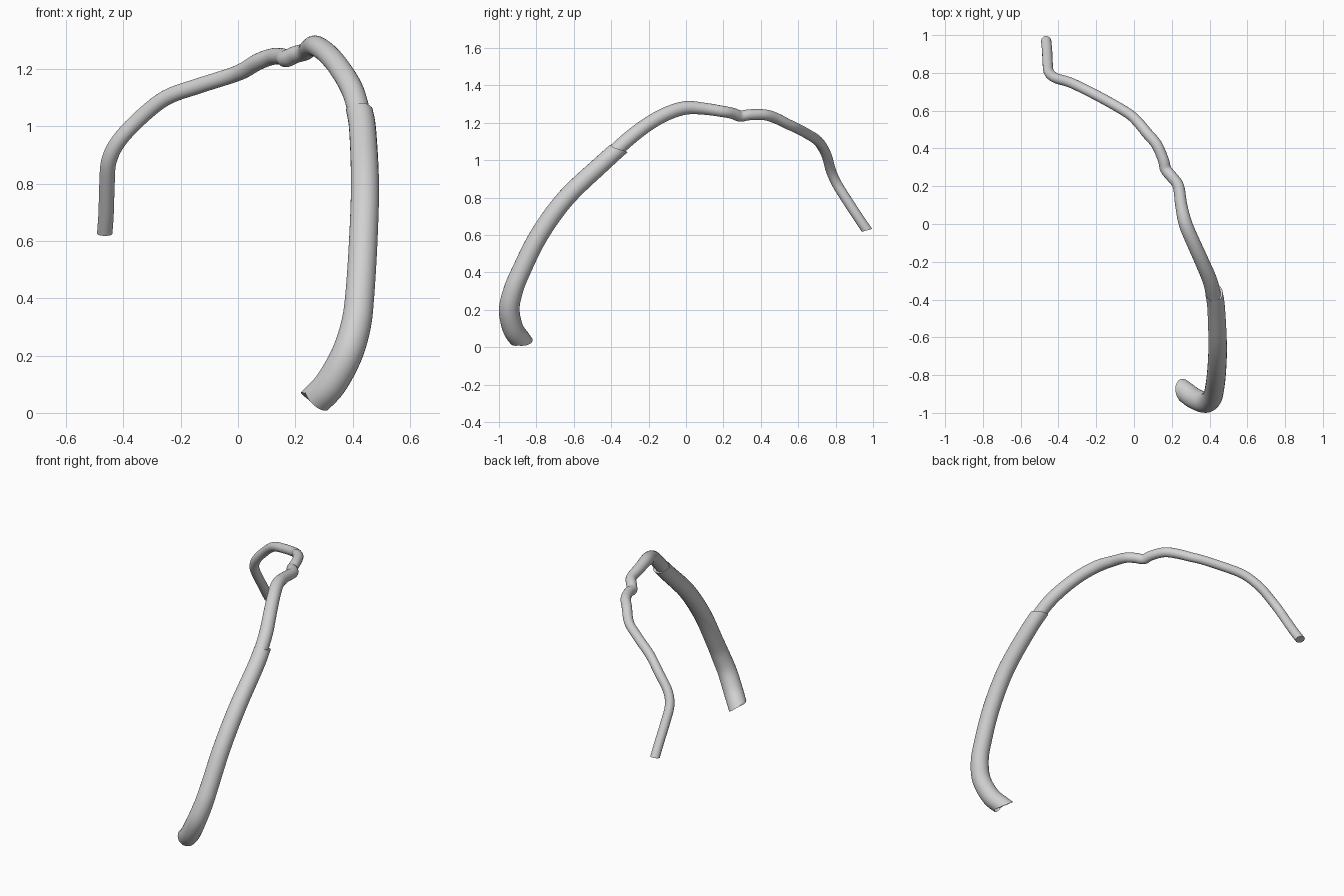
import bpy, bmesh, math
from mathutils import Vector, Matrix

cube = bpy.data.objects.get("Cube")
if cube:
    bpy.data.objects.remove(cube)

SIDES, STEPS = 24, 5

grey = bpy.data.materials.new("light grey")
grey.use_nodes = True
colour = (0.64, 0.64, 0.64, 1)
grey.diffuse_color = colour
grey.node_tree.nodes["Principled BSDF"].inputs["Base Color"].default_value = colour


def smooth_path(points):
    """Catmull-Rom path through (x, y, z, radius) points."""
    p = [Vector(q) for q in points]
    p = [2 * p[0] - p[1]] + p + [2 * p[-1] - p[-2]]
    out = []
    for a, b, c, d in zip(p, p[1:], p[2:], p[3:]):
        for i in range(STEPS):
            t = i / STEPS
            out.append(0.5 * (2 * b + (c - a) * t + (2 * a - 5 * b + 4 * c - d) * t ** 2
                              + (3 * b - a - 3 * c + d) * t ** 3))
    return out + [p[-2]]


def tube(name, points, cuts):
    """Sweep a circle along the path; cuts gives slanted cap normals by ring index."""
    path = smooth_path(points)
    centres = [q.to_3d() for q in path]
    bm = bmesh.new()
    rings, side = [], None
    last = len(path) - 1
    for i, c in enumerate(centres):
        tangent = (centres[min(i + 1, last)] - centres[max(i - 1, 0)]).normalized()
        side = tangent.orthogonal() if side is None else side - tangent * side.dot(tangent)
        side.normalize()
        normal = Vector(cuts.get(i - len(path) if i == last else i, tangent))
        ring = []
        for k in range(SIDES):
            turn = Matrix.Rotation(math.tau * k / SIDES, 3, tangent)
            offset = turn @ side * path[i].w
            offset -= tangent * offset.dot(normal) / tangent.dot(normal)
            ring.append(bm.verts.new(c + offset))
        rings.append(ring)
    for a, b in zip(rings, rings[1:]):
        for k in range(SIDES):
            j = (k + 1) % SIDES
            bm.faces.new((a[k], a[j], b[j], b[k]))
    bm.faces.new(rings[0][::-1])
    bm.faces.new(rings[-1])
    mesh = bpy.data.meshes.new(name)
    bm.to_mesh(mesh)
    bm.free()
    mesh.materials.append(grey)
    obj = bpy.data.objects.new(name, mesh)
    bpy.context.collection.objects.link(obj)
    bpy.ops.object.select_all(action="DESELECT")
    obj.select_set(True)
    bpy.context.view_layer.objects.active = obj
    bpy.ops.object.shade_smooth_by_angle(angle=math.radians(40))


# Wide sleeve rising from the ground
tube("thick_tube", [
    (.265, -.885, .04, .055), (.322, -.925, .1, .056), (.378, -.945, .2, .055),
    (.41, -.925, .3, .053), (.424, -.885, .4, .051), (.437, -.785, .6, .05),
    (.443, -.64, .8, .049), (.435, -.445, .985, .047), (.423, -.362, 1.06, .046),
], {0: (.58, .1, .81), -1: (0, .3, .95)})

# Narrow wandering tube that leaves the sleeve and hangs down at the back
tube("thin_tube", [
    (.427, -.4, 1.03, .039), (.402, -.3, 1.12, .039), (.36, -.2, 1.195, .038),
    (.315, -.1, 1.25, .037), (.273, 0, 1.28, .036), (.25, .1, 1.275, .032),
    (.235, .2, 1.26, .03), (.2, .25, 1.25, .03), (.168, .29, 1.236, .03),
    (.155, .34, 1.243, .029), (.12, .42, 1.243, .029), (.07, .48, 1.225, .029),
    (.02, .54, 1.195, .028), (-.03, .585, 1.175, .027), (-.14, .65, 1.14, .027),
    (-.25, .708, 1.1, .027), (-.34, .75, 1.03, .027), (-.415, .773, .95, .027),
    (-.45, .803, .88, .027), (-.457, .852, .8, .027), (-.46, .917, .7, .027),
    (-.465, .968, .625, .027),
], {-1: (0, .26, -.96)})
